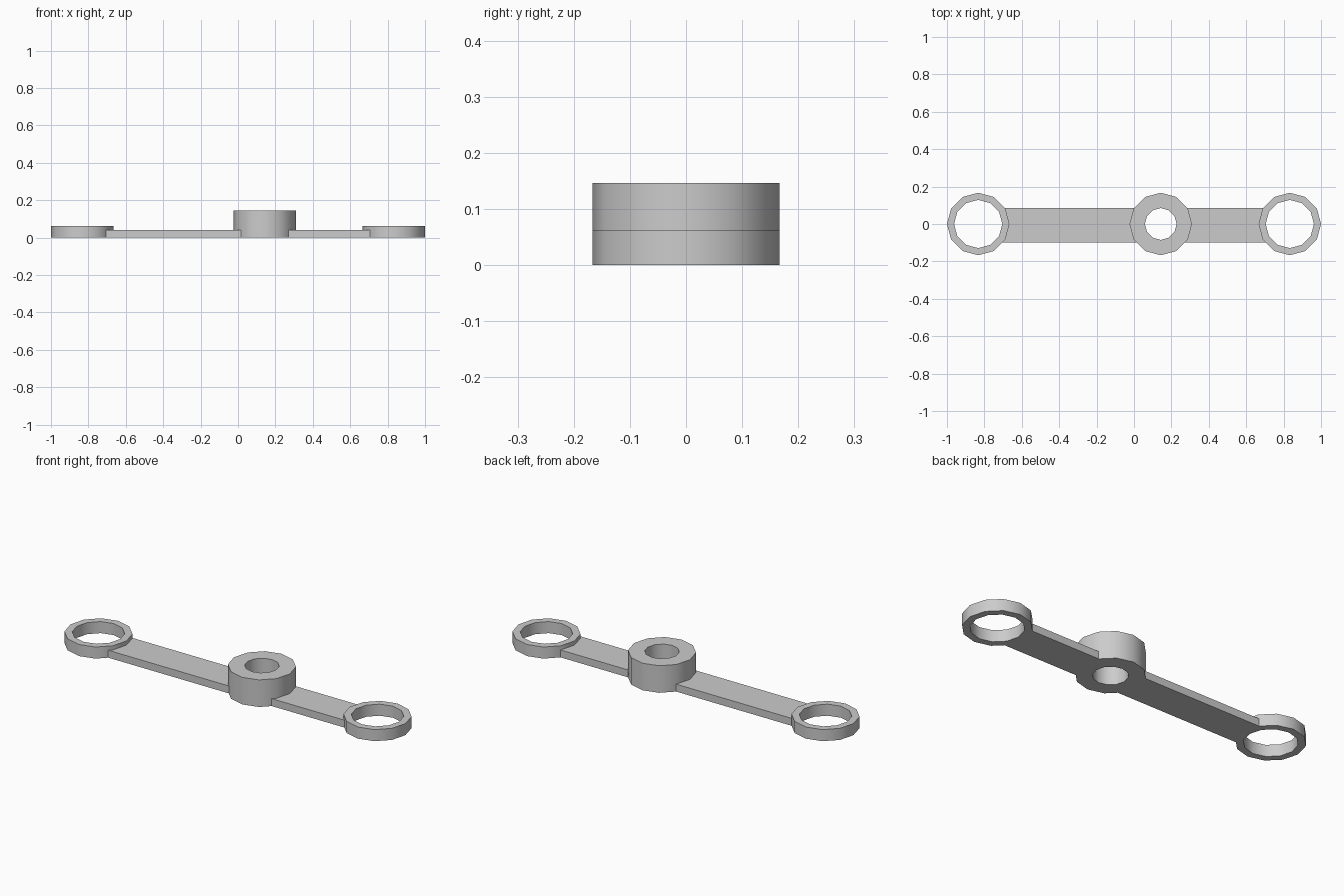
import bpy, bmesh, math

cube = bpy.data.objects.get("Cube")
if cube:
    bpy.data.objects.remove(cube)

SIDES = 12
RADIUS = 0.167
BAR_Y = (-0.10, 0.085)

grey = bpy.data.materials.new("grey_metal")
grey.use_nodes = True
colour = (0.6, 0.6, 0.6, 1)
grey.diffuse_color = colour
grey.node_tree.nodes["Principled BSDF"].inputs["Base Color"].default_value = colour


def finish(bm, name, x=0):
    bmesh.ops.recalc_face_normals(bm, faces=bm.faces)
    mesh = bpy.data.meshes.new(name)
    bm.to_mesh(mesh)
    bm.free()
    mesh.materials.append(grey)
    ob = bpy.data.objects.new(name, mesh)
    ob.location.x = x
    bpy.context.collection.objects.link(ob)
    bpy.ops.object.select_all(action='DESELECT')
    ob.select_set(True)
    bpy.context.view_layer.objects.active = ob
    bpy.ops.object.shade_smooth_by_angle(angle=math.radians(40))
    return ob


def collar(name, x, hole, height):
    """Twelve-sided tube: a rectangular wall section swept round the z axis."""
    bm = bmesh.new()
    section = [(hole, 0), (RADIUS, 0), (RADIUS, height), (hole, height)]
    loops = []
    for i in range(SIDES):
        a = math.tau * i / SIDES
        loops.append([bm.verts.new((r * math.cos(a), r * math.sin(a), z)) for r, z in section])
    for i in range(SIDES):
        p, q = loops[i], loops[(i + 1) % SIDES]
        for k in range(4):
            n = (k + 1) % 4
            bm.faces.new((p[k], q[k], q[n], p[n]))
    return finish(bm, name, x)


def rim_x(y):
    """Half-width of the twelve-sided outline at height y."""
    step = math.tau / SIDES
    k = int(math.asin(abs(y) / RADIUS) / step + 1e-6)
    y0, y1 = (RADIUS * math.sin(step * j) for j in (k, k + 1))
    x0, x1 = (RADIUS * math.cos(step * j) for j in (k, k + 1))
    return x0 + (x1 - x0) * (abs(y) - y0) / (y1 - y0)


def arm(name, x_start, x_end, height):
    """Flat bar whose ends fit against the collars."""
    corner = RADIUS / 2
    ys = [BAR_Y[0], -corner, 0, corner, BAR_Y[1]]
    outline = [(x_start + rim_x(y), y) for y in ys]
    outline += [(x_end - rim_x(y), y) for y in reversed(ys)]
    bm = bmesh.new()
    base = bm.faces.new([bm.verts.new((x, y, 0)) for x, y in outline])
    top = bmesh.ops.extrude_face_region(bm, geom=[base], use_keep_orig=True)
    verts = [g for g in top["geom"] if isinstance(g, bmesh.types.BMVert)]
    bmesh.ops.translate(bm, verts=verts, vec=(0, 0, height))
    return finish(bm, name)


# End rings, raised hub and the two arms between them
END_X, HUB_X = 0.833, 0.143
collar("right_end_ring", -END_X, 0.129, 0.0625)
collar("left_end_ring", END_X, 0.129, 0.0625)
collar("hub", HUB_X, 0.085, 0.146)
arm("right_arm", -END_X, HUB_X, 0.04)
arm("left_arm", HUB_X, END_X, 0.04)
